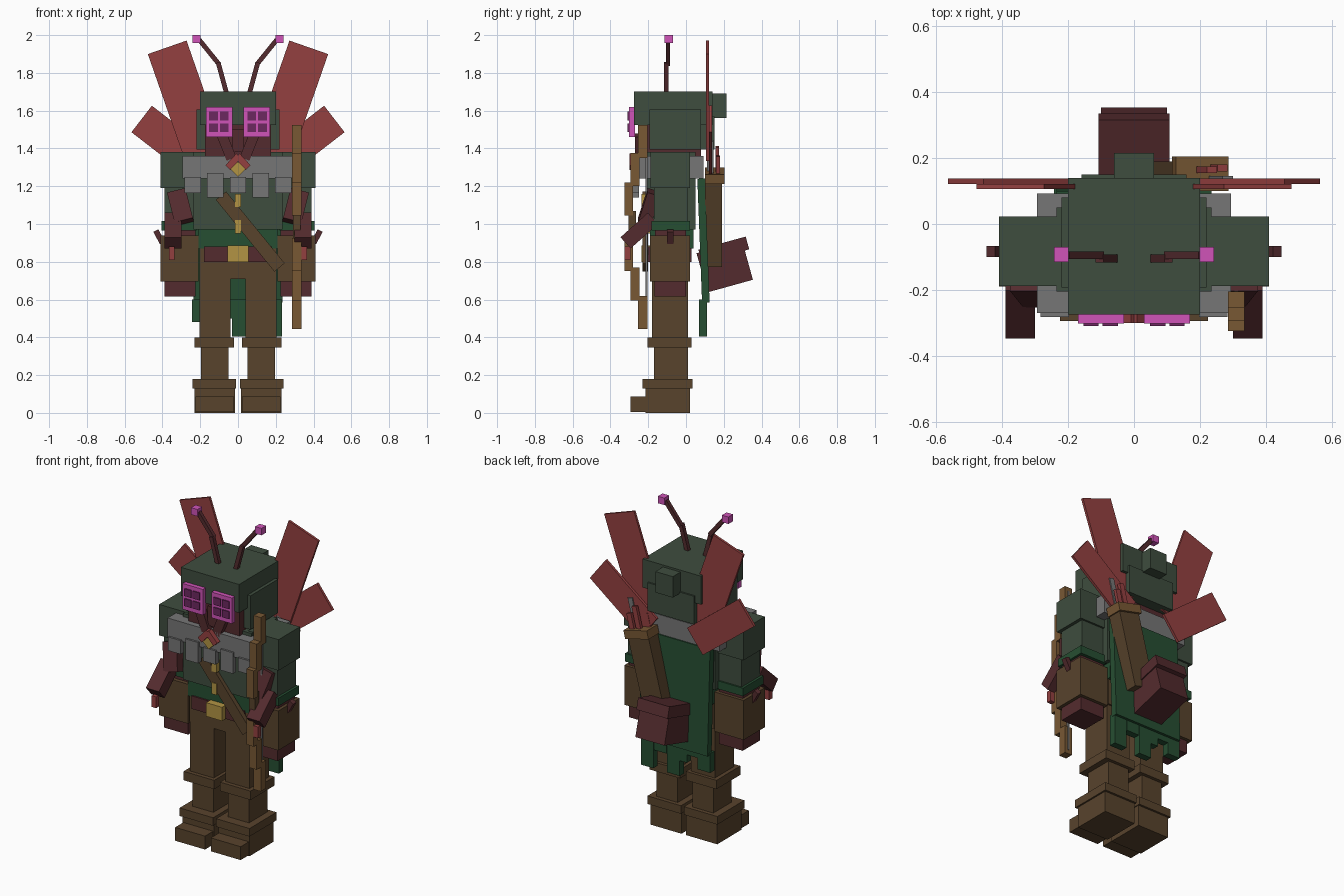
import bpy, math
from mathutils import Matrix, Vector, Euler


def mat(name, rgb):
    m = bpy.data.materials.new(name)
    lin = [((c / 255 + 0.055) / 1.055) ** 2.4 for c in rgb]
    m.diffuse_color = (*lin, 1)
    return m


HOOD = mat("moss green", (62, 77, 62))
CAPE = mat("forest green", (38, 78, 50))
BROWN = mat("leather brown", (88, 67, 44))
TAN = mat("wood tan", (120, 88, 52))
MAROON = mat("maroon", (84, 43, 46))
CORAL = mat("coral red", (148, 64, 64))
GREY = mat("steel grey", (118, 118, 118))
PINK = mat("pink", (208, 84, 184))
PURPLE = mat("dark purple", (108, 40, 96))
GOLD = mat("gold", (178, 148, 68))

FACES = [(0, 1, 3, 2), (4, 6, 7, 5), (0, 4, 5, 1), (2, 3, 7, 6), (0, 2, 6, 4), (1, 5, 7, 3)]


def rbox(name, c, size, rot, m, mirror=False):
    """Box by centre, size and euler rotation, optionally mirrored in x."""
    for s in ((1, -1) if mirror else (1,)):
        r = Euler((rot[0], rot[1] * s, rot[2] * s)).to_matrix()
        cc = Vector((c[0] * s, c[1], c[2]))
        vs = [cc + r @ Vector((i * size[0] / 2, j * size[1] / 2, k * size[2] / 2))
              for i in (-1, 1) for j in (-1, 1) for k in (-1, 1)]
        me = bpy.data.meshes.new(name)
        me.from_pydata(vs, [], FACES)
        me.materials.append(m)
        ob = bpy.data.objects.new(name, me)
        bpy.context.collection.objects.link(ob)


def box(name, x, y, z, m, mirror=False):
    """Box by its x, y and z ranges."""
    rbox(name, [(a + b) / 2 for a, b in (x, y, z)], [b - a for a, b in (x, y, z)], (0, 0, 0), m, mirror)


def beam(name, p, q, w, d, m, mirror=False):
    """Bar from p to q, w wide and d deep, tilted only in the front or side plane."""
    p, q = Vector(p), Vector(q)
    v = q - p
    rot = (0, math.atan2(v.x, v.z), 0) if abs(v.x) > abs(v.y) else (math.atan2(-v.y, v.z), 0, 0)
    rbox(name, (p + q) / 2, (w, d, v.length), rot, m, mirror)


# Legs and boots
for n, x, y, z in (("thigh", (.04, .205), (-.18, .01), (.39, .74)),
                   ("knee_band", (.02, .23), (-.205, .03), (.345, .40)),
                   ("shin", (.05, .195), (-.17, .01), (.17, .35)),
                   ("boot_cuff", (.01, .24), (-.23, .035), (.13, .18)),
                   ("boot", (.015, .23), (-.215, .022), (0, .135)),
                   ("boot_toe", (.02, .225), (-.295, -.2), (.005, .088))):
    box(n, x, y, z, BROWN, True)

# Torso, hips and belt
box("hips", (-.205, .205), (-.185, .02), (.71, .90), BROWN)
box("belt", (-.18, .18), (-.2, .03), (.80, .88), MAROON)
box("buckle", (-.055, .055), (-.235, -.19), (.80, .885), GOLD)
box("tunic_skirt", (-.21, .21), (-.19, .04), (.87, .98), CAPE)
box("torso", (-.235, .235), (-.205, .05), (.97, 1.38), HOOD)
for z in ((1.09, 1.16), (.95, 1.02)):
    box("tunic_clasp", (-.017, .017), (-.235, -.19), z, GOLD)
beam("chest_strap", (-.09, -.215, 1.15), (.22, -.215, .77), .07, .03, BROWN)

# Arms
for n, x, y, z, m in (("shoulder", (.2, .41), (-.188, .022), (1.19, 1.382), HOOD),
                      ("sleeve", (.23, .39), (-.17, .01), (1.01, 1.2), HOOD),
                      ("sleeve_hem", (.22, .405), (-.182, .02), (.965, 1.015), CAPE),
                      ("forearm", (.225, .39), (-.165, 0), (.92, .97), MAROON),
                      ("glove", (.21, .41), (-.19, .02), (.695, .94), BROWN),
                      ("hand", (.225, .39), (-.168, 0), (.615, .70), MAROON)):
    box(n, x, y, z, m, True)
beam("arm_spike", (.40, -.083, .90), (.435, -.083, .965), .03, .033, MAROON, True)

# Small insect arms
rbox("small_upper_arm", (.305, -.195, 1.09), (.10, .07, .17), (-.3, .25, 0), MAROON, True)
beam("small_forearm", (.345, -.175, 1.03), (.345, -.32, .90), .09, .08, MAROON, True)
box("small_claw", (.335, .365), (-.325, -.295), (.81, .88), CORAL, True)

# Armoured collar with hanging plates
box("collar", (-.295, .295), (-.27, .092), (1.24, 1.36), GREY)
for i in range(5):
    x = -.24 + .12 * i
    z0, z1 = ((1.165, 1.25), (1.14, 1.27))[i % 2]
    box("collar_plate", (x - .043, x + .043), (-.282, -.25), (z0, z1), GREY)
rbox("collar_gem", (0, -.275, 1.29), (.055, .03, .055), (0, math.pi / 4, 0), GOLD)
rbox("collar_chevron", (.025, -.285, 1.33), (.035, .03, .085), (0, -.75, 0), CORAL, True)

# Head and hood
box("face", (-.175, .175), (-.235, .08), (1.36, 1.60), MAROON)
box("hood_top", (-.2, .2), (-.275, .14), (1.525, 1.702), HOOD)
box("hood_side", (.165, .22), (-.192, .08), (1.395, 1.605), HOOD, True)
box("hood_back", (-.16, .16), (.06, .15), (1.395, 1.57), HOOD)
box("hood_tip", (-.06, .06), (.13, .215), (1.56, 1.69), HOOD)
beam("mandible", (.085, -.245, 1.47), (.035, -.245, 1.345), .055, .05, MAROON, True)
box("mouth", (-.03, .03), (-.255, -.2), (1.38, 1.5), MAROON)

# Compound eyes with four panes each
box("eye", (.03, .17), (-.302, -.27), (1.46, 1.62), PINK, True)
for x in (.072, .13):
    for z in (1.51, 1.572):
        box("eye_pane", (x - .023, x + .023), (-.309, -.301), (z - .023, z + .023), PURPLE, True)

# Antennae
beam("antenna_base", (.06, -.105, 1.69), (.105, -.105, 1.855), .025, .025, MAROON, True)
beam("antenna_end", (.10, -.095, 1.845), (.205, -.095, 1.975), .025, .022, MAROON, True)
box("antenna_knob", (.198, .242), (-.115, -.07), (1.957, 2.0), PINK, True)

# Wings
rbox("upper_wing", (.276, .114, 1.652), (.217, .015, .60), (0, .336, 0), CORAL, True)
rbox("lower_wing", (.334, .13, 1.42), (.177, .016, .445), (0, .913, 0), CORAL, True)

# Cape with ragged hem
beam("cape", (0, .08, 1.24), (0, .105, .585), .47, .04, CAPE)
for x, z in ((-.2, .48), (-.12, .55), (-.04, .5), (.01, .405), (.10, .52), (.19, .405)):
    box("cape_tatter", (x - .043, x + .043), (.068, .11), (z, .60), CAPE)

# Insect abdomen at the back
rbox("abdomen", (0, .205, .775), (.20, .25, .215), (.27, 0, 0), MAROON)
rbox("abdomen_band", (0, .20, .865), (.215, .26, .07), (.27, 0, 0), MAROON)

# Quiver and arrows
beam("quiver", (.08, .145, .79), (.197, .145, 1.24), .145, .09, BROWN)
beam("quiver_rim", (.195, .152, 1.23), (.207, .152, 1.28), .165, .105, TAN)
for x, y, l, m in ((-.045, .13, .12, CORAL), (0, .165, .16, CORAL), (.04, .135, .19, GREY), (-.02, .12, .17, GREY),
                   (.045, .17, .11, CORAL)):
    beam("arrow", (.195 + x, y, 1.24), (.195 + x + l * .26, y, 1.25 + l), .032, .02, m)

# Bow: stepped limbs, grip and string
for s in (1, -1):
    for n, y, z in (("bow_limb_tip", (-.255, -.205), (.365, .54)),
                    ("bow_limb_middle", (-.295, -.245), (.215, .39)),
                    ("bow_limb_inner", (-.325, -.28), (.06, .235))):
        a, b = sorted((.985 + s * z[0], .985 + s * z[1]))
        box(n, (.285, .335), y, (a, b), TAN)
box("bow_grip", (.29, .33), (-.305, -.265), (.90, 1.07), BROWN)
box("bow_string", (.305, .315), (-.215, -.203), (.47, 1.50), GREY)
